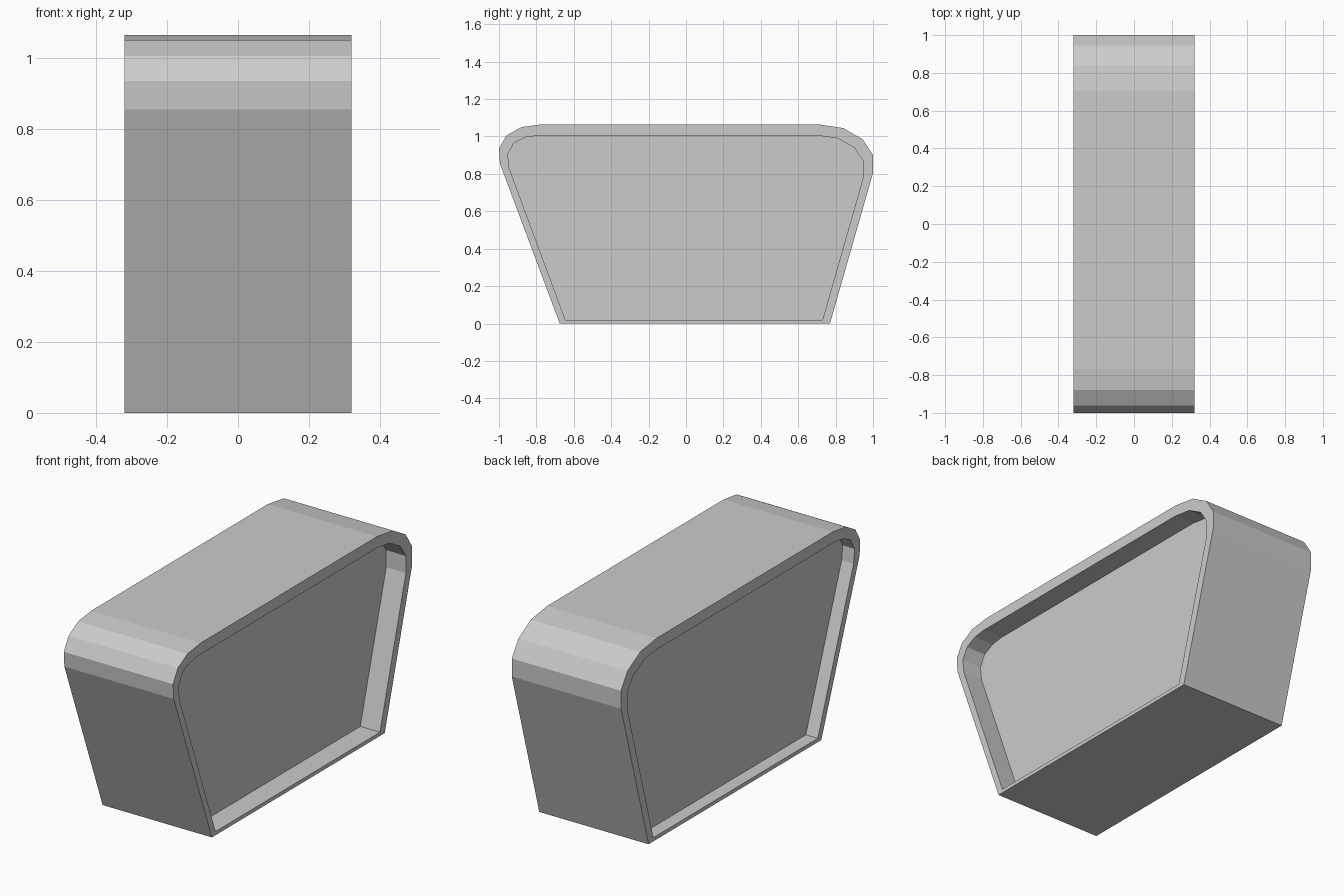
import bpy
import bmesh

default_cube = bpy.data.objects.get("Cube")
if default_cube:
    bpy.data.objects.remove(default_cube, do_unlink=True)

HALF_WIDTH = 0.32
RIGHT_DEPTH = 0.115   # recess on the +x side
LEFT_DEPTH = 0.07     # recess on the -x side

# Side profiles as (y, z): the outer shell and the recess opening
outer_profile = [(-0.675, 0), (-0.995, 0.855), (-1, 0.935), (-0.96, 1.005),
                 (-0.88, 1.05), (-0.77, 1.065), (0.705, 1.065), (0.84, 1.045),
                 (0.945, 0.985), (1, 0.9), (1, 0.805), (0.77, 0)]
inner_profile = [(-0.645, 0.02), (-0.945, 0.83), (-0.953, 0.905), (-0.92, 0.965),
                 (-0.86, 0.995), (-0.79, 1.005), (0.705, 1.005), (0.81, 0.99),
                 (0.9, 0.94), (0.947, 0.87), (0.947, 0.78), (0.73, 0.02)]


def make_material(name, value):
    material = bpy.data.materials.new(name)
    material.use_nodes = True
    colour = (value, value, value, 1)
    material.diffuse_color = colour
    shader = material.node_tree.nodes["Principled BSDF"]
    shader.inputs["Base Color"].default_value = colour
    return material


def add_ring(bm, profile, x):
    return [bm.verts.new((x, y, z)) for y, z in profile]


def bridge(bm, first, second):
    count = len(first)
    for i in range(count):
        j = (i + 1) % count
        bm.faces.new((first[i], first[j], second[j], second[i]))


# Rings run from the left recess panel, round the shell, to the right one
bm = bmesh.new()
rings = [add_ring(bm, inner_profile, LEFT_DEPTH - HALF_WIDTH),
         add_ring(bm, inner_profile, -HALF_WIDTH),
         add_ring(bm, outer_profile, -HALF_WIDTH),
         add_ring(bm, outer_profile, HALF_WIDTH),
         add_ring(bm, inner_profile, HALF_WIDTH),
         add_ring(bm, inner_profile, HALF_WIDTH - RIGHT_DEPTH)]
for first, second in zip(rings, rings[1:]):
    bridge(bm, first, second)

# Flat recessed side panels
bm.faces.new(rings[0])
bm.faces.new(rings[-1])
bmesh.ops.recalc_face_normals(bm, faces=bm.faces[:])

mesh = bpy.data.meshes.new("recessed_body")
bm.to_mesh(mesh)
bm.free()
mesh.materials.append(make_material("light grey", 0.6))
body = bpy.data.objects.new("recessed_body", mesh)
bpy.context.collection.objects.link(body)
